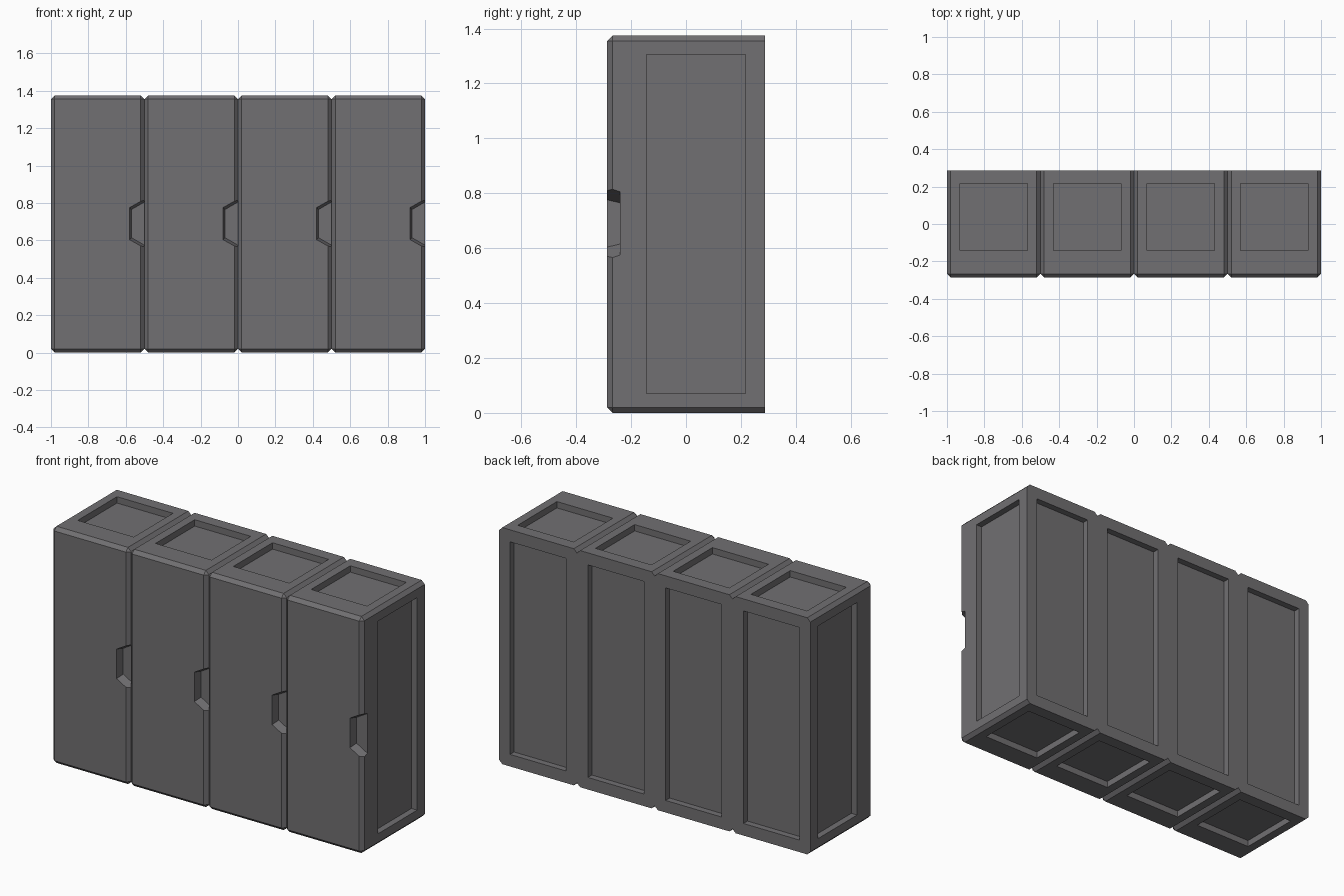
import bpy, bmesh

if "Cube" in bpy.data.objects:
    bpy.data.objects.remove(bpy.data.objects["Cube"])

W, D, H = 0.5, 0.574, 1.375      # one locker
CH, REC = 0.02, 0.037            # chamfer and panel recess depth

metal = bpy.data.materials.new("dark grey metal")
metal.diffuse_color = (0.165, 0.16, 0.168, 1)
metal.use_nodes = True
metal.node_tree.nodes["Principled BSDF"].inputs["Base Color"].default_value = metal.diffuse_color


def to_object(bm, name):
    bmesh.ops.recalc_face_normals(bm, faces=bm.faces)
    me = bpy.data.meshes.new(name)
    bm.to_mesh(me)
    bm.free()
    ob = bpy.data.objects.new(name, me)
    bpy.context.collection.objects.link(ob)
    return ob


def add_box(bm, lo, hi):
    verts = bmesh.ops.create_cube(bm, size=1)["verts"]
    for v in verts:
        for i in range(3):
            v.co[i] = lo[i] if v.co[i] < 0 else hi[i]


# locker body: chamfer the door outline and the four edges running back
bm = bmesh.new()
add_box(bm, (-W / 2, -D / 2, 0), (W / 2, D / 2, H))
edges = [e for e in bm.edges if min(v.co.y for v in e.verts) < 0]
bmesh.ops.bevel(bm, geom=edges, offset=CH, segments=1, affect='EDGES')
body = to_object(bm, "locker_1")
body.data.materials.append(metal)

# recessed panels on the sides, back, top and bottom
x0, x1, y0, y1, z0, z1 = -0.18, 0.18, -0.143, 0.217, 0.07, 1.305
out = 0.05
cutters = []
for lo, hi in [
    ((W / 2 - REC, y0, z0), (W / 2 + out, y1, z1)),
    ((-W / 2 - out, y0, z0), (-W / 2 + REC, y1, z1)),
    ((x0, D / 2 - REC, z0), (x1, D / 2 + out, z1)),
    ((x0, y0, H - REC), (x1, y1, H + out)),
    ((x0, y0, -out), (x1, y1, REC)),
]:
    bm = bmesh.new()
    add_box(bm, lo, hi)
    cutters.append(to_object(bm, "panel_cutter"))

# tapered finger notch at the right edge of the door
bm = bmesh.new()
zc = 0.69
loops = []
for y, xl, a, b in [(-0.30, 0.168, 0.089, 0.164), (-0.24, 0.18, 0.075, 0.144)]:
    pts = [(xl, zc - a), (xl, zc + a), (0.30, zc + b), (0.30, zc - b)]
    loops.append([bm.verts.new((x, y, z)) for x, z in pts])
for i in range(4):
    j = (i + 1) % 4
    bm.faces.new((loops[0][i], loops[0][j], loops[1][j], loops[1][i]))
bm.faces.new(loops[0])
bm.faces.new(loops[1])
cutters.append(to_object(bm, "notch_cutter"))

for c in cutters:
    c.hide_render = True
    c.data.materials.append(metal)
    m = body.modifiers.new("cut", 'BOOLEAN')
    m.operation, m.solver, m.object = 'DIFFERENCE', 'EXACT', c

# bake the cuts, then drop the cutters
dg = bpy.context.evaluated_depsgraph_get()
mesh = bpy.data.meshes.new_from_object(body.evaluated_get(dg))
body.modifiers.clear()
body.data = mesh
for c in cutters:
    bpy.data.objects.remove(c)
mesh.materials.clear()
mesh.materials.append(metal)
for p in mesh.polygons:
    p.material_index = 0
    p.use_smooth = False

# row of four lockers
for i in range(4):
    ob = body if i == 0 else bpy.data.objects.new(f"locker_{i + 1}", mesh)
    if i:
        bpy.context.collection.objects.link(ob)
    ob.location.x = -0.75 + i * W
